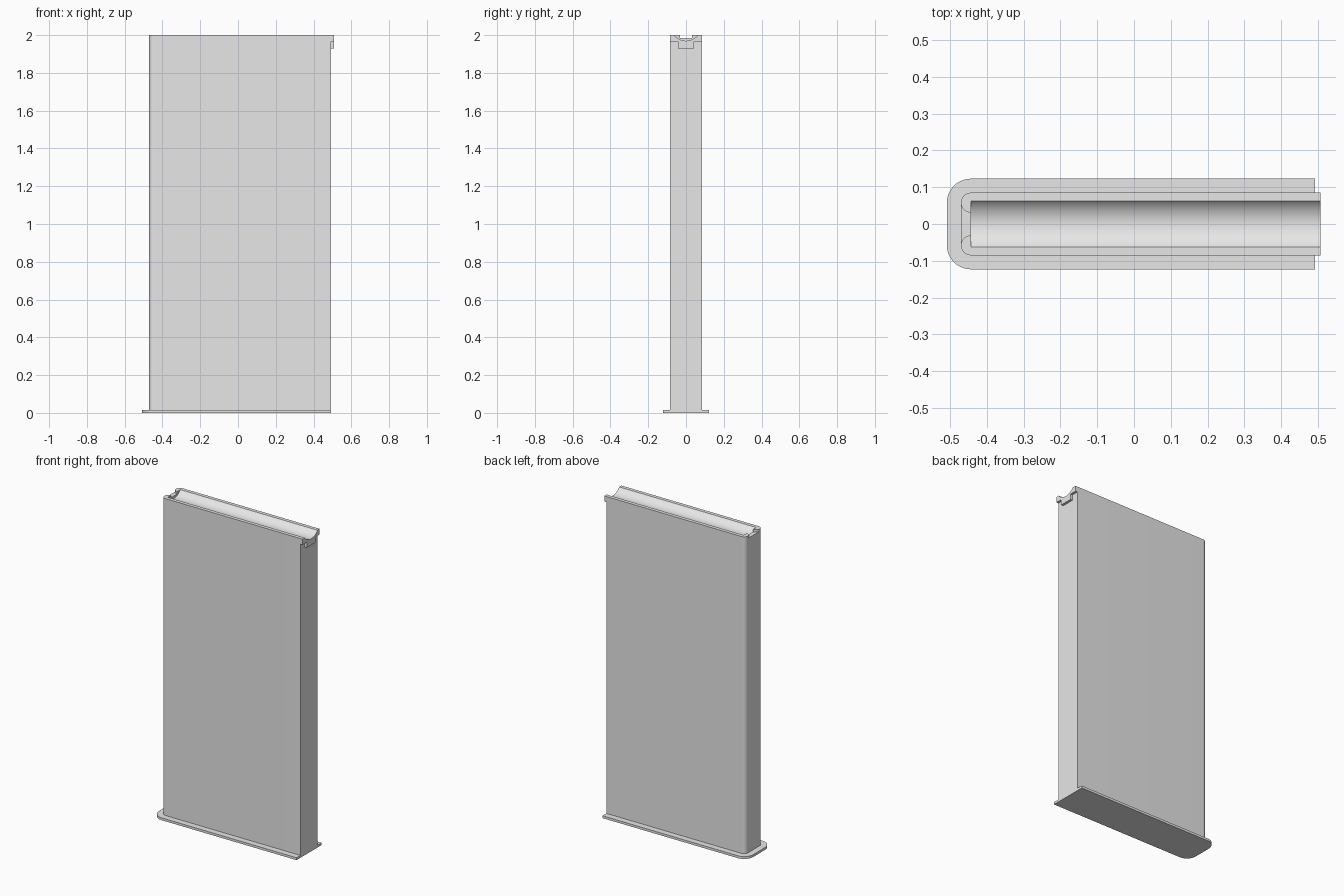
import bpy, bmesh, math
from mathutils import Vector

cube = bpy.data.objects.get("Cube")
if cube:
    bpy.data.objects.remove(cube, do_unlink=True)

# Main dimensions
HEIGHT = 2.0
X_END = 0.492            # flat end of the panel
X_TIP = 0.507            # outer face of the hook
CX, CY = -0.443, 0.058   # centre shared by all corner arcs
BODY_R, FLANGE_R = 0.027, 0.065
GROOVE_HALF, GROOVE_DEPTH = 0.0625, 0.03
GROOVE_R = (GROOVE_HALF**2 + GROOVE_DEPTH**2) / (2 * GROOVE_DEPTH)
GROOVE_Z = HEIGHT - GROOVE_DEPTH + GROOVE_R

grey = bpy.data.materials.new("light_grey")
grey.use_nodes = True
grey.diffuse_color = (0.8, 0.8, 0.8, 1)
grey.node_tree.nodes["Principled BSDF"].inputs["Base Color"].default_value = (0.8, 0.8, 0.8, 1)


def arc(cx, cy, r, start, end, steps=16):
    angles = [math.radians(start + (end - start) * i / steps) for i in range(steps + 1)]
    return [(cx + r * math.cos(a), cy + r * math.sin(a)) for a in angles]


def prism(name, profile, axis, low, high):
    """Extrude a closed profile along x (profile in y, z) or z (profile in x, y)."""
    bm = bmesh.new()
    place = (lambda p: (low, *p)) if axis == "x" else (lambda p: (*p, low))
    face = bm.faces.new([bm.verts.new(place(p)) for p in profile])
    new = bmesh.ops.extrude_face_region(bm, geom=[face])["geom"]
    shift = Vector((high - low, 0, 0) if axis == "x" else (0, 0, high - low))
    bmesh.ops.translate(bm, vec=shift, verts=[v for v in new if isinstance(v, bmesh.types.BMVert)])
    bmesh.ops.recalc_face_normals(bm, faces=bm.faces)
    mesh = bpy.data.meshes.new(name)
    bm.to_mesh(mesh)
    bm.free()
    mesh.materials.append(grey)
    obj = bpy.data.objects.new(name, mesh)
    bpy.context.collection.objects.link(obj)
    return obj


def activate(obj):
    bpy.ops.object.select_all(action="DESELECT")
    obj.select_set(True)
    bpy.context.view_layer.objects.active = obj


def cut(obj, cutter):
    cutter.hide_render = True
    mod = obj.modifiers.new("cut", "BOOLEAN")
    mod.operation, mod.solver, mod.object = "DIFFERENCE", "EXACT", cutter
    activate(obj)
    bpy.ops.object.modifier_apply(modifier=mod.name)
    bpy.data.objects.remove(cutter, do_unlink=True)


def rounded_end(r):
    """Slab outline with one flat end and two rounded corners."""
    return ([(X_END, CY + r)] + arc(CX, CY, r, 90, 180)
            + arc(CX, -CY, r, 180, 270) + [(X_END, -CY - r)])


# Tall panel and its thin foot flange
panel = prism("panel", rounded_end(BODY_R), "z", 0, HEIGHT)
flange = prism("foot_flange", rounded_end(FLANGE_R), "z", 0, 0.015)

# Trough along the top edge
trough = prism("trough_cutter", arc(0, GROOVE_Z, GROOVE_R, 0, 360, 128)[:-1], "x", CX, X_TIP + 0.1)
cut(panel, trough)

# Opening between the two rounded lips at the closed end
edge = CX - BODY_R - 0.01
opening = ([(edge, -CY)] + arc(CX, -CY, BODY_R, 180, 90) + [(CX + 0.01, -CY + BODY_R)]
           + [(CX + 0.01, CY - BODY_R)] + arc(CX, CY, BODY_R, 270, 180) + [(edge, CY)])
cut(panel, prism("opening_cutter", opening, "z", HEIGHT - 0.015, HEIGHT + 0.1))

# Stepped hook at the flat end, carrying the trough through
half_angle = math.degrees(math.asin(GROOVE_HALF / GROOVE_R))
side, tongue, step_z, low_z = CY + BODY_R, 0.042, 1.965, 1.93
hook_profile = ([(-side, HEIGHT)]
                + arc(0, GROOVE_Z, GROOVE_R, 270 - half_angle, 270 + half_angle, 32)
                + [(side, HEIGHT), (side, step_z), (tongue, step_z), (tongue, low_z),
                   (-tongue, low_z), (-tongue, step_z), (-side, step_z)])
hook = prism("end_hook", hook_profile, "x", X_END, X_TIP)

for obj in (panel, flange, hook):
    activate(obj)
    bpy.ops.object.shade_smooth_by_angle(angle=math.radians(30))
